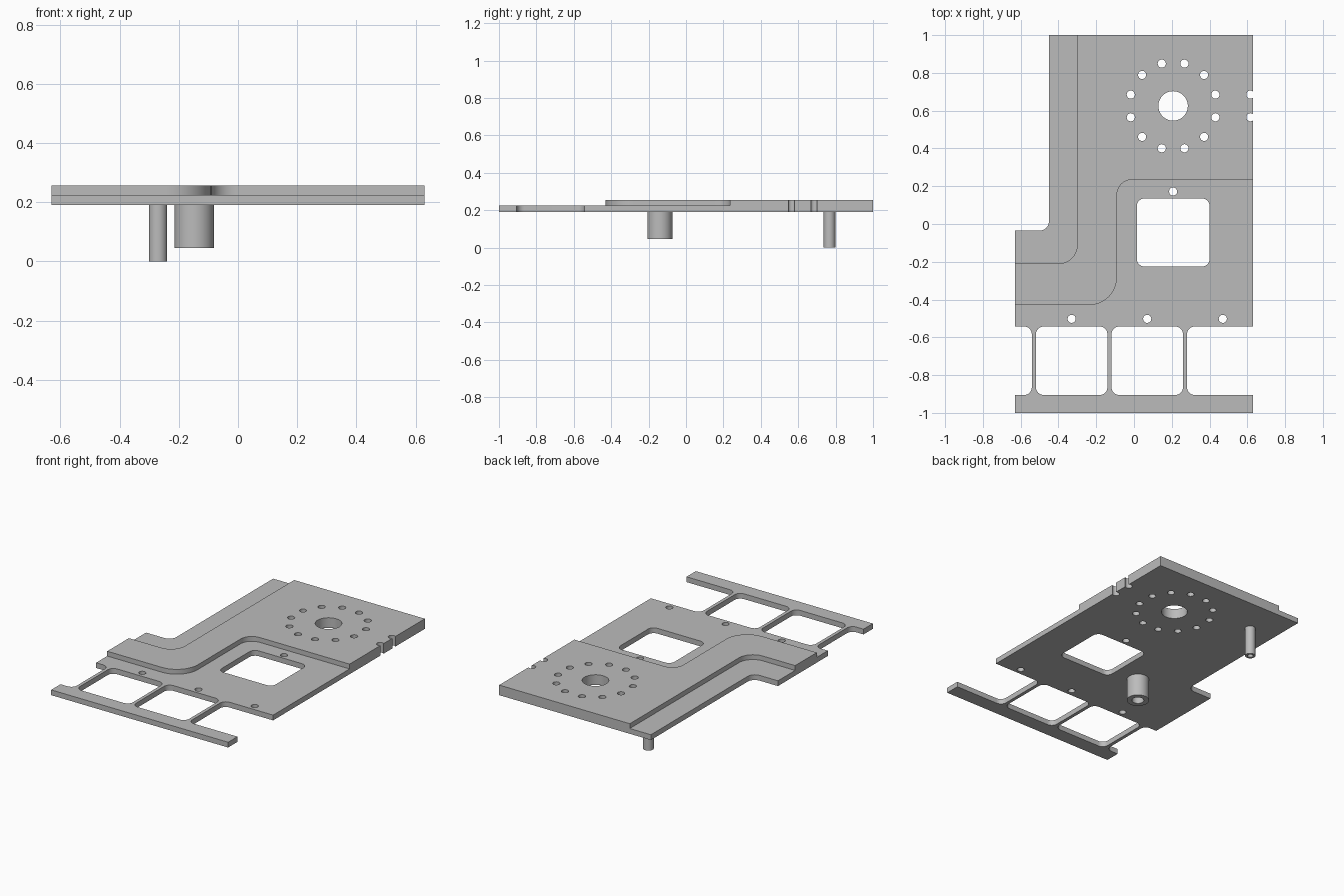
import bpy
import bmesh
from math import pi, cos, sin, radians
from mathutils import Vector, Matrix

cube = bpy.data.objects.get("Cube")
if cube:
    bpy.data.objects.remove(cube, do_unlink=True)

BOTTOM, STEP, TOP = 0.191, 0.225, 0.256

grey = bpy.data.materials.new("plain grey")
grey.use_nodes = True
colour = (0.5, 0.5, 0.5, 1)
grey.diffuse_color = colour
grey.node_tree.nodes["Principled BSDF"].inputs["Base Color"].default_value = colour


def rounded(corners, steps=10):
    """Outline through (x, y, radius) right-angled corners, with fillets."""
    pts = []
    for i, (x, y, r) in enumerate(corners):
        p = Vector((x, y))
        if r == 0:
            pts.append(p)
            continue
        a = (Vector(corners[i - 1][:2]) - p).normalized() * r
        b = (Vector(corners[(i + 1) % len(corners)][:2]) - p).normalized() * r
        for k in range(steps + 1):
            t = pi / 2 * k / steps
            pts.append(p + a * (1 - sin(t)) + b * (1 - cos(t)))
    return pts


def rectangle(x0, x1, y0, y1, r):
    return rounded([(x0, y0, r), (x1, y0, r), (x1, y1, r), (x0, y1, r)])


def circle(x, y, r, n=32):
    return [Vector((x + r * cos(2 * pi * k / n), y + r * sin(2 * pi * k / n)))
            for k in range(n)]


def finish(name, bm):
    bmesh.ops.recalc_face_normals(bm, faces=bm.faces)
    mesh = bpy.data.meshes.new(name)
    bm.to_mesh(mesh)
    bm.free()
    mesh.materials.append(grey)
    obj = bpy.data.objects.new(name, mesh)
    bpy.context.collection.objects.link(obj)
    return obj


def prisms(name, outlines, z0, z1):
    bm = bmesh.new()
    for outline in outlines:
        face = bm.faces.new([bm.verts.new((p.x, p.y, z0)) for p in outline])
        new = bmesh.ops.extrude_face_region(bm, geom=[face], use_keep_orig=True)
        verts = [v for v in new["geom"] if isinstance(v, bmesh.types.BMVert)]
        bmesh.ops.translate(bm, verts=verts, vec=(0, 0, z1 - z0))
    return finish(name, bm)


def smooth(obj):
    bpy.ops.object.select_all(action="DESELECT")
    obj.select_set(True)
    bpy.context.view_layer.objects.active = obj
    bpy.ops.object.shade_smooth_by_angle(angle=radians(30))


def cut(obj, cutter):
    mod = obj.modifiers.new("cut", "BOOLEAN")
    mod.operation = "DIFFERENCE"
    mod.solver = "EXACT"
    mod.object = cutter
    bpy.context.view_layer.objects.active = obj
    bpy.ops.object.modifier_apply(modifier=mod.name)
    bpy.data.objects.remove(cutter, do_unlink=True)


# Base plate with a notched left side
plate = prisms("base_plate", [rounded([
    (-0.63, -1, 0), (0.63, -1, 0), (0.63, 1, 0), (-0.45, 1, 0),
    (-0.45, -0.035, 0.05), (-0.63, -0.035, 0)])], BOTTOM, TOP)

# Lowered areas: side strip and front deck
side_strip = rounded([(-0.3, 1.2, 0), (-0.3, -0.21, 0.1),
                      (-0.8, -0.21, 0), (-0.8, 1.2, 0)])
front_deck = rounded([(0.8, 0.235, 0), (-0.09, 0.235, 0.08),
                      (-0.09, -0.43, 0.15), (-0.8, -0.43, 0),
                      (-0.8, -1.2, 0), (0.8, -1.2, 0)])
cut(plate, prisms("pocket_cutter", [side_strip, front_deck], STEP, 0.4))

# Square window and the bays between the thin legs
openings = [rectangle(0.015, 0.4, -0.225, 0.135, 0.04)]
edges = [-0.8]
for leg in (-0.53, -0.13, 0.27):
    edges += [leg - 0.011, leg + 0.011]
edges.append(0.8)
for x0, x1 in zip(edges[::2], edges[1::2]):
    openings.append(rectangle(x0, x1, -0.905, -0.543, 0.04))

# Centre hole, bolt circle, edge notches and deck holes
cx, cy, hole = 0.207, 0.625, 0.0215
openings.append(circle(cx, cy, 0.078, 48))
for k in range(12):
    a = radians(15 + 30 * k)
    openings.append(circle(cx + 0.232 * cos(a), cy + 0.232 * sin(a), hole))
for x, y in [(0.616, 0.685), (0.616, 0.565), (cx, 0.172),
             (-0.33, -0.502), (0.07, -0.502), (0.47, -0.502)]:
    openings.append(circle(x, y, hole))
cut(plate, prisms("hole_cutter", openings, 0.1, 0.4))
smooth(plate)


def hollow_post(name, x, y, outer, bore, z0):
    bm = bmesh.new()
    profile = [(outer, BOTTOM), (outer, z0), (bore, z0), (bore, BOTTOM)]
    verts = [bm.verts.new((r, 0, z)) for r, z in profile]
    lines = [bm.edges.new(pair) for pair in zip(verts, verts[1:])]
    bmesh.ops.spin(bm, geom=verts + lines, cent=(0, 0, 0), axis=(0, 0, 1),
                   angle=2 * pi, steps=40, use_merge=True)
    bmesh.ops.remove_doubles(bm, verts=bm.verts, dist=0.0001)
    bm.transform(Matrix.Translation((x, y, 0)))
    smooth(finish(name, bm))


# Hollow posts under the plate
hollow_post("thin_post", -0.27, 0.767, 0.031, 0.017, 0)
hollow_post("thick_post", -0.148, -0.14, 0.067, 0.036, 0.046)
